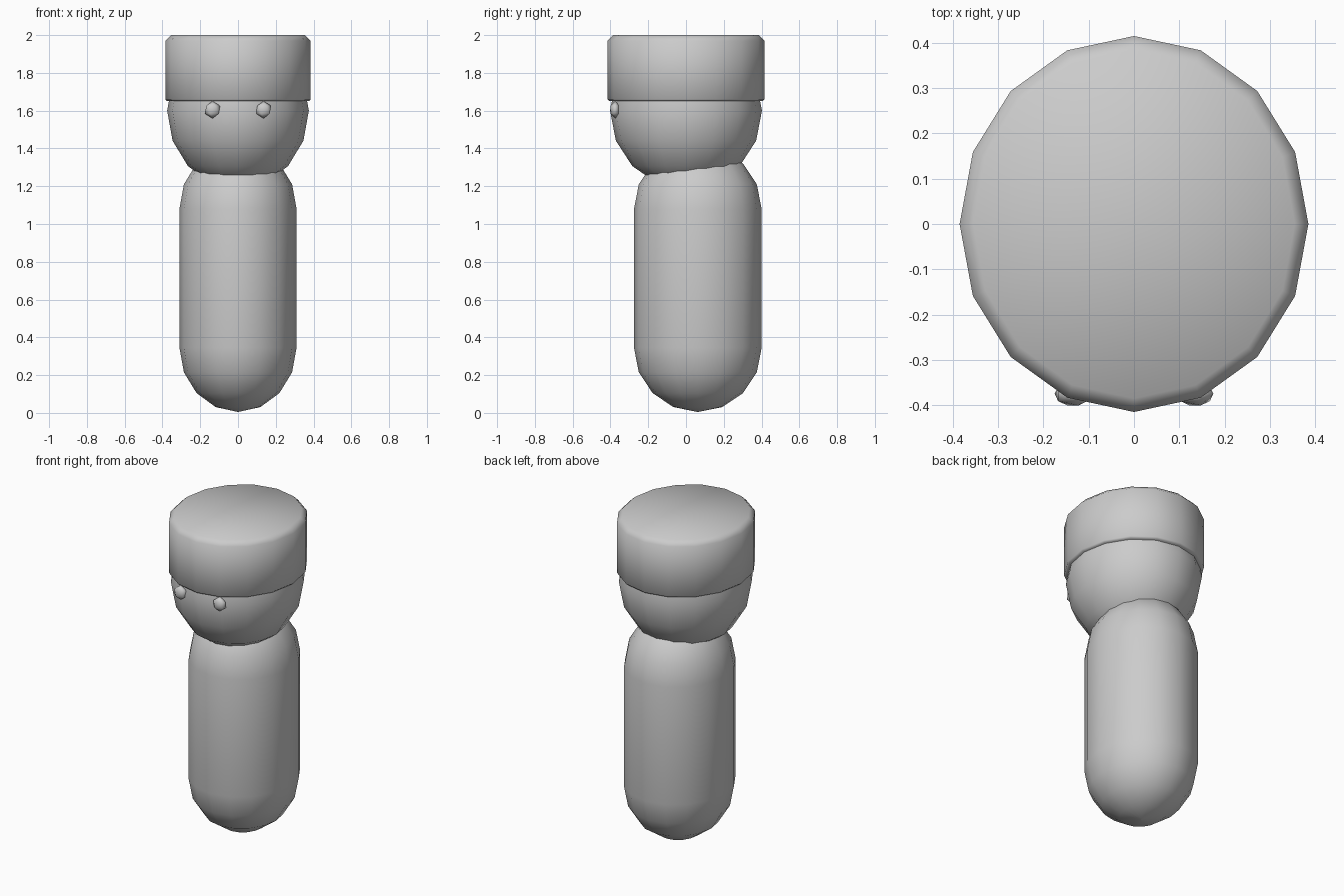
import bpy
import bmesh
from math import cos, sin, radians, pi

if "Cube" in bpy.data.objects:
    bpy.data.objects.remove(bpy.data.objects["Cube"])

SEGMENTS = 16


def finish(name, bm):
    bmesh.ops.recalc_face_normals(bm, faces=bm.faces[:])
    for face in bm.faces:
        face.smooth = True
    mesh = bpy.data.meshes.new(name)
    bm.to_mesh(mesh)
    bm.free()
    obj = bpy.data.objects.new(name, mesh)
    bpy.context.collection.objects.link(obj)
    return obj


def lathe(name, profile, rx, ry, y=0.0):
    """Revolve (inset, scale, z) rings, bottom to top, into an oval solid."""
    bm = bmesh.new()
    rings = []
    for inset, scale, z in profile:
        rings.append([bm.verts.new(((rx * scale - inset) * cos(a),
                                    y + (ry * scale - inset) * sin(a), z))
                      for a in (2 * pi * i / SEGMENTS for i in range(SEGMENTS))])
    for low, high in zip(rings, rings[1:]):
        for i in range(SEGMENTS):
            j = (i + 1) % SEGMENTS
            bm.faces.new((low[i], low[j], high[j], high[i]))
    bm.faces.new(rings[0][::-1])
    bm.faces.new(rings[-1])
    # Turn flat end caps into fans around a pole
    bmesh.ops.poke(bm, faces=[f for f in bm.faces if len(f.verts) > 4])
    return finish(name, bm)


def arc(z, height, start, end):
    """Rings of a rounded end, 22.5 degrees apart."""
    steps = round((end - start) / 22.5)
    angles = [radians(start + 22.5 * i) for i in range(steps + 1)]
    return [(0, max(cos(a), 0.004), z + height * sin(a)) for a in angles]


# Body: upright capsule, set slightly back
lathe("body", arc(0.345, 0.34, -90, 0) + arc(1.08, 0.34, 0, 90), 0.31, 0.338, 0.0625)

# Head: oval ball, its top hidden in the hat
lathe("head", arc(1.6, 0.415, -90, 45), 0.375, 0.402)

# Hat: flat drum with bevelled rims
lathe("hat", [(0.01, 1, 1.65), (0, 1, 1.66), (0, 1, 1.97), (0.03, 1, 2.0)], 0.385, 0.415)

# Eyes: flattened low-poly beads
for side, x in (("left", -0.135), ("right", 0.135)):
    bm = bmesh.new()
    bmesh.ops.create_icosphere(bm, subdivisions=1, radius=1)
    eye = finish(side + "_eye", bm)
    eye.location = (x, -0.375, 1.605)
    eye.scale = (0.045, 0.03, 0.046)
